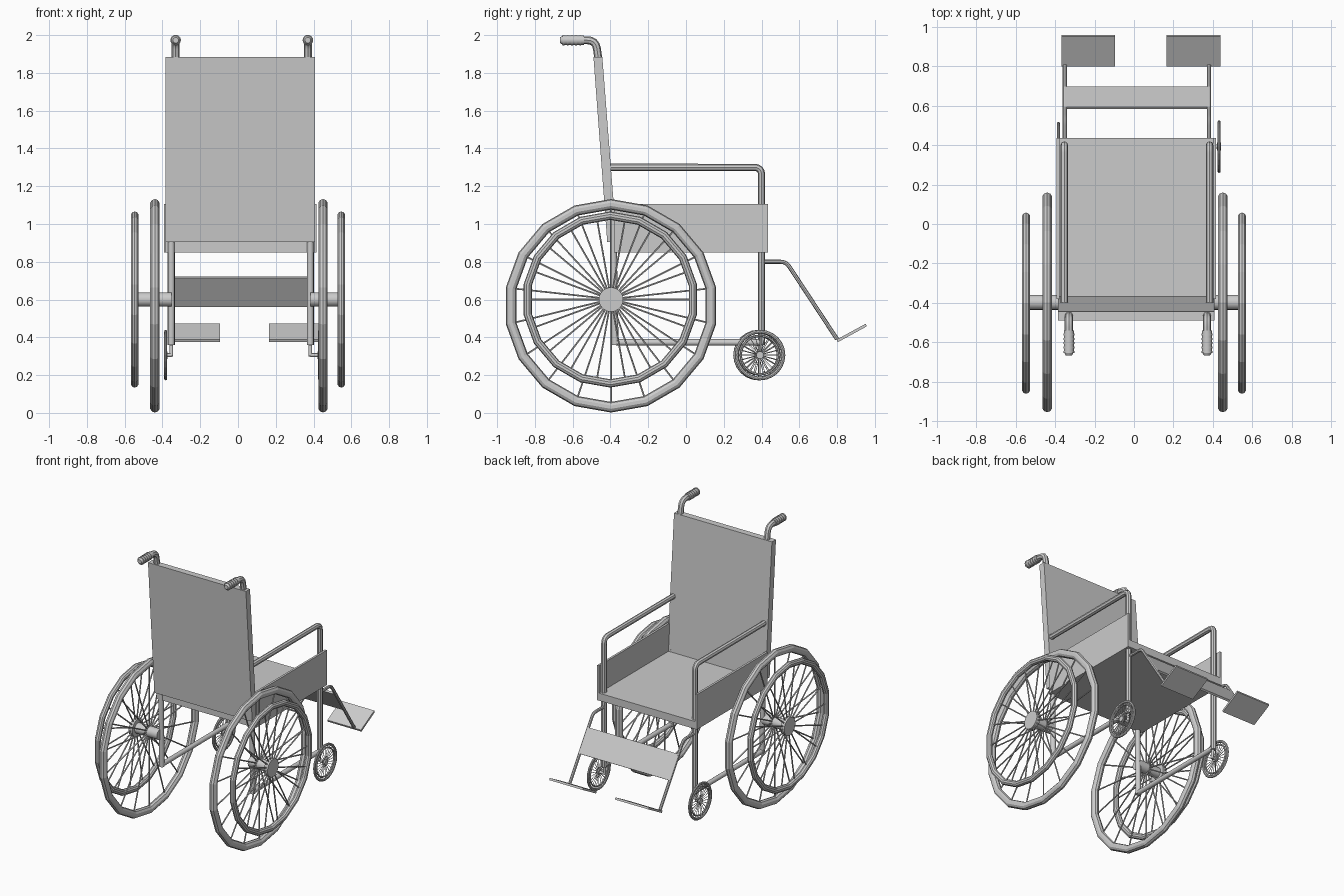
import bpy, bmesh, math
from math import sin, cos, tau, pi
from mathutils import Vector, Matrix

if "Cube" in bpy.data.objects:
    bpy.data.objects.remove(bpy.data.objects["Cube"])


def finish(bm, name, smooth=False):
    bmesh.ops.recalc_face_normals(bm, faces=bm.faces)
    me = bpy.data.meshes.new(name)
    bm.to_mesh(me)
    bm.free()
    ob = bpy.data.objects.new(name, me)
    bpy.context.collection.objects.link(ob)
    if smooth:
        bpy.ops.object.select_all(action='DESELECT')
        bpy.context.view_layer.objects.active = ob
        ob.select_set(True)
        bpy.ops.object.shade_smooth_by_angle(angle=math.radians(40))
    return ob


def add_rod(bm, a, b, r1, r2=None, n=12):
    a, b = Vector(a), Vector(b)
    d = b - a
    m = Matrix.Translation((a + b) / 2) @ d.to_track_quat('Z', 'Y').to_matrix().to_4x4()
    bmesh.ops.create_cone(bm, cap_ends=True, segments=n, radius1=r1,
                          radius2=r1 if r2 is None else r2, depth=d.length, matrix=m)


def rod(name, a, b, r, n=16):
    bm = bmesh.new()
    add_rod(bm, a, b, r, n=n)
    return finish(bm, name, True)


def extrude_yz(name, profile, x0, x1):
    """Solid made from a side profile, running from x0 to x1."""
    bm = bmesh.new()
    f = bm.faces.new([bm.verts.new((x0, y, z)) for y, z in profile])
    ext = bmesh.ops.extrude_face_region(bm, geom=[f])
    vs = [v for v in ext['geom'] if isinstance(v, bmesh.types.BMVert)]
    bmesh.ops.translate(bm, verts=vs, vec=(x1 - x0, 0, 0))
    return finish(bm, name)


def box(name, x0, x1, y0, y1, z0, z1):
    return extrude_yz(name, [(y0, z0), (y1, z0), (y1, z1), (y0, z1)], x0, x1)


def tube(name, x, path, r, bend=0.04):
    """Round tube along a yz path with rounded corners."""
    p = [Vector((x, y, z)) for y, z in path]
    pts = [p[0]]
    for a, b, c in zip(p, p[1:], p[2:]):
        s, e = b + (a - b).normalized() * bend, b + (c - b).normalized() * bend
        pts += [s * (1 - t) ** 2 + b * 2 * t * (1 - t) + e * t * t for t in (0, .25, .5, .75, 1)]
    pts.append(p[-1])
    cu = bpy.data.curves.new(name, 'CURVE')
    cu.dimensions = '3D'
    cu.bevel_depth, cu.bevel_resolution, cu.use_fill_caps = r, 2, True
    sp = cu.splines.new('POLY')
    sp.points.add(len(pts) - 1)
    for q, v in zip(sp.points, pts):
        q.co = (*v, 1)
    ob = bpy.data.objects.new(name, cu)
    bpy.context.collection.objects.link(ob)
    bpy.ops.object.select_all(action='DESELECT')
    bpy.context.view_layer.objects.active = ob
    ob.select_set(True)
    bpy.ops.object.convert(target='MESH')
    bpy.ops.object.shade_smooth_by_angle(angle=math.radians(40))


def ring(name, x, y, z, R, rr, rx, n=18, m=10):
    """Faceted ring in the yz plane; rr radial and rx sideways half-thickness."""
    bm = bmesh.new()
    g = [[bm.verts.new((x + rx * sin(tau * j / m),
                        y + (R + rr * cos(tau * j / m)) * sin(tau * i / n),
                        z + (R + rr * cos(tau * j / m)) * cos(tau * i / n)))
          for j in range(m)] for i in range(n)]
    for i in range(n):
        for j in range(m):
            k, l = (i + 1) % n, (j + 1) % m
            bm.faces.new((g[i][j], g[k][j], g[k][l], g[i][l]))
    return finish(bm, name)


def spokes(name, x, hub, centre, R, count, r1, r2, offset=0.0, r0=0.03):
    bm = bmesh.new()
    for i in range(count):
        a = tau * (i + offset) / count
        add_rod(bm, (x, hub[0] + r0 * sin(a), hub[1] + r0 * cos(a)),
                (x, centre[0] + R * sin(a), centre[1] + R * cos(a)), r1, r2, n=5)
    return finish(bm, name)


CX = 0.015                      # the frame sits slightly off centre
HUB = (-0.397, 0.60)

# seat and tilted backrest
box("seat", -0.385, 0.407, -0.39, 0.435, 0.85, 0.905)
extrude_yz("backrest", [(-0.417, 0.905), (-0.367, 0.905), (-0.443, 1.885), (-0.49, 1.885)],
           -0.385, 0.407)

for s, side in ((-1, "left"), (1, "right")):
    xf = CX + s * 0.368
    # side frame, armrest and side panel
    tube(f"{side}_armrest_frame", xf,
         [(-0.41, 1.30), (0.40, 1.30), (0.40, 0.36)], 0.019)
    rod(f"{side}_lower_rail", (xf, -0.37, 0.373), (xf, 0.40, 0.373), 0.017)
    rod(f"{side}_rear_post", (xf, -0.375, 0.36), (xf, -0.385, 0.92), 0.018)
    xp = 0.011 + s * 0.396
    box(f"{side}_side_panel", xp - 0.008, xp + 0.008, -0.38, 0.435, 0.85, 1.105)

    # push handle with ribbed grip
    xh = 0.02 + s * 0.35
    tube(f"{side}_push_handle", xh,
         [(-0.462, 1.86), (-0.478, 1.973), (-0.64, 1.973)], 0.021, 0.045)
    bm = bmesh.new()
    add_rod(bm, (xh, -0.54, 1.973), (xh, -0.65, 1.973), 0.025, n=16)
    add_rod(bm, (xh, -0.65, 1.973), (xh, -0.667, 1.973), 0.025, 0.015, n=16)
    for i in range(5):
        y = -0.555 - i * 0.022
        add_rod(bm, (xh, y, 1.973), (xh, y - 0.01, 1.973), 0.028, n=16)
    finish(bm, f"{side}_grip", True)

    # large wheel
    xw = 0.005 + s * 0.445
    ring(f"{side}_tyre", xw, HUB[0], 0.567, 0.537, 0.028, 0.026)
    spokes(f"{side}_wheel_spokes", xw, HUB, (HUB[0], 0.567), 0.525, 18, 0.005, 0.005)
    # hand rim
    xr = s * 0.547
    ring(f"{side}_hand_rim", xr, HUB[0] - 0.004, HUB[1], 0.444, 0.022, 0.021)
    spokes(f"{side}_hand_rim_spokes", xr, HUB, HUB, 0.435, 18, 0.005, 0.005, 0.5)
    # axle and hub disc
    rod(f"{side}_axle", (xf, *HUB), (xr, *HUB), 0.038)
    rod(f"{side}_hub_disc", (xr - 0.015, *HUB), (xr + 0.015, *HUB), 0.065, 18)

    # small front wheel
    xc = 0.024 + s * 0.407
    c = (0.388 + s * 0.004, 0.306)
    ring(f"{side}_caster_tyre", xc, *c, 0.124, 0.010, 0.008, 24, 8)
    ring(f"{side}_caster_rim", xc, *c, 0.102, 0.006, 0.006, 24, 6)
    spokes(f"{side}_caster_spokes", xc, c, c, 0.12, 24, 0.002, 0.002, r0=0.01)
    rod(f"{side}_caster_hub", (xc - 0.01, *c), (xc + 0.01, *c), 0.02)
    rod(f"{side}_caster_axle", (xf, *c), (xc, *c), 0.01)
    rod(f"{side}_caster_stem", (xf, c[0], 0.30), (xf, 0.395, 0.375), 0.01)

    # footrest hanger and tilted foot plate
    tube(f"{side}_footrest_hanger", CX + s * 0.365,
         [(0.40, 0.80), (0.53, 0.80), (0.80, 0.39)], 0.011, 0.03)
    x0 = -0.367 if s < 0 else 0.165
    extrude_yz(f"{side}_foot_plate",
               [(0.797, 0.388), (0.803, 0.374), (0.957, 0.458), (0.951, 0.472)], x0, x0 + 0.272)

# calf strap between the hangers
extrude_yz("calf_strap", [(0.594, 0.722), (0.582, 0.714), (0.684, 0.560), (0.696, 0.568)],
           CX - 0.365, CX + 0.365)
